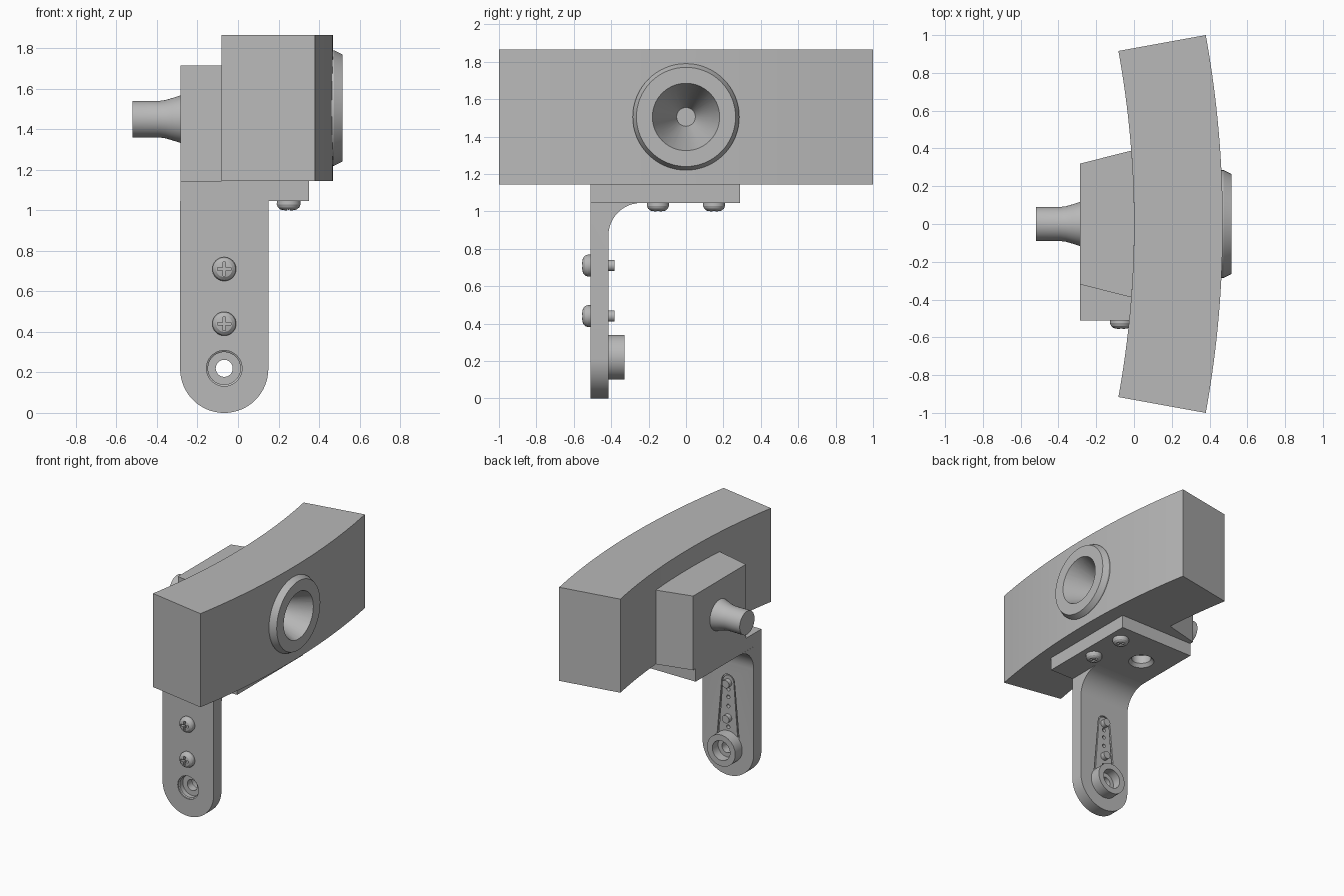
import bpy, bmesh, math
from mathutils import Matrix, Vector

cube = bpy.data.objects.get("Cube")
if cube:
    bpy.data.objects.remove(cube, do_unlink=True)

grey = bpy.data.materials.new("plain grey")
grey.use_nodes = True
COLOR = (0.48, 0.48, 0.48, 1)
grey.diffuse_color = COLOR
grey.node_tree.nodes["Principled BSDF"].inputs["Base Color"].default_value = COLOR
parts = []


def finish(name, bm, part=True):
    bmesh.ops.recalc_face_normals(bm, faces=bm.faces)
    mesh = bpy.data.meshes.new(name)
    bm.to_mesh(mesh)
    bm.free()
    mesh.materials.append(grey)
    obj = bpy.data.objects.new(name, mesh)
    bpy.context.collection.objects.link(obj)
    if part:
        parts.append(obj)
    return obj


def extrude(name, points, direction, part=True):
    """Solid from a flat outline of 3D points pushed along a direction."""
    bm = bmesh.new()
    face = bm.faces.new([bm.verts.new(p) for p in points])
    new = bmesh.ops.extrude_face_region(bm, geom=[face], use_keep_orig=True)["geom"]
    verts = [v for v in new if isinstance(v, bmesh.types.BMVert)]
    bmesh.ops.translate(bm, verts=verts, vec=Vector(direction))
    return finish(name, bm, part)


def box(name, low, high, part=True, matrix=Matrix()):
    (a, b, c), (d, e, f) = low, high
    obj = extrude(name, [(a, b, c), (d, b, c), (d, e, c), (a, e, c)], (0, 0, f - c), part)
    obj.data.transform(matrix)
    return obj


def revolve(name, profile, matrix, part=True, steps=48):
    """Turn (radius, height) points about z, then place the solid."""
    bm = bmesh.new()
    vs = [bm.verts.new((r, 0, h)) for r, h in profile]
    edges = [bm.edges.new(pair) for pair in zip(vs, vs[1:])]
    bmesh.ops.spin(bm, geom=vs + edges, cent=(0, 0, 0), axis=(0, 0, 1),
                   angle=2 * math.pi, steps=steps)
    bmesh.ops.remove_doubles(bm, verts=bm.verts, dist=1e-5)
    bmesh.ops.transform(bm, matrix=matrix, verts=bm.verts)
    return finish(name, bm, part)


def boolean(targets, cutter, operation="DIFFERENCE"):
    for obj in targets:
        mod = obj.modifiers.new("cut", "BOOLEAN")
        mod.operation, mod.object, mod.solver = operation, cutter, "EXACT"
        bpy.context.view_layer.objects.active = obj
        bpy.ops.object.modifier_apply(modifier=mod.name)
    bpy.data.objects.remove(cutter, do_unlink=True)


def place(loc, axis, degrees):
    return Matrix.Translation(loc) @ Matrix.Rotation(math.radians(degrees), 4, axis)


def arc(center, radius, start, end, steps):
    return [(center[0] + radius * math.cos(t), center[1] + radius * math.sin(t))
            for t in (start + (end - start) * i / steps for i in range(steps + 1))]


# Curved main body
BOTTOM, TOP = 1.145, 1.865
OUTER, INNER = 5.6, 5.13
hub = (-5.13, 0)
half = math.asin(1 / OUTER)
outline = arc(hub, OUTER, -half, half, 32) + arc(hub, INNER, half, -half, 32)
body = extrude("body", [(x, y, BOTTOM) for x, y in outline], (0, 0, TOP - BOTTOM))

# Tapered rear block that meets the inner curve
part_angle = math.asin(0.388 / INNER)
outline = [(-0.285, -0.32)] + arc(hub, INNER, -part_angle, part_angle, 12) + [(-0.285, 0.32)]
extrude("rear_block", [(x, y, BOTTOM) for x, y in outline], (0, 0, 0.57))

# Lens ring and conical opening
lens = place((0, 0, 1.505), "Y", 90)
ring = revolve("lens_ring", [(0, 0.42), (0.285, 0.42), (0.285, 0.475), (0.265, 0.515), (0, 0.515)],
               lens, steps=64)
cone = revolve("lens_cutter", [(0, 0.2), (0.05, 0.2), (0.18, 0.515), (0.188, 0.535), (0, 0.535)],
               lens, False, 64)
boolean([body, ring], cone)

# Flared rear stem
revolve("rear_stem", [(0, 0.28), (0.117, 0.28), (0.117, 0.285), (0.104, 0.325), (0.094, 0.36),
                      (0.09, 0.39), (0.09, 0.52), (0, 0.52)], place((0, 0, 1.45), "Y", -90))

# Bracket plate with its countersunk hole
LEG_X, PLATE_Z = -0.068, 1.045
plate = box("bracket_plate", (-0.285, -0.51, PLATE_Z), (0.35, 0.29, BOTTOM))
boolean([plate], revolve("plate_cutter", [(0, -0.01), (0.1, -0.01), (0.07, 0.025), (0.07, 0.09),
                                          (0, 0.09)], place((LEG_X, 0, PLATE_Z), "X", 0), False))

# Bracket leg: filleted side profile trimmed to a rounded lower end
FRONT, BACK, FILLET, R = -0.51, -0.415, 0.175, 0.2175
side = [(FRONT, 0), (BACK, 0)]
side += arc((BACK + FILLET, PLATE_Z - FILLET), FILLET, math.pi, math.pi / 2, 12)
side += [(FRONT, PLATE_Z)]
leg = extrude("bracket_leg", [(LEG_X - R, y, z) for y, z in side], (2 * R, 0, 0))
rounded = arc((LEG_X, R), R + 0.0002, math.pi, 2 * math.pi, 32)
rounded += [(LEG_X + 0.3, R + 0.01), (LEG_X + 0.3, 1.2), (LEG_X - 0.3, 1.2), (LEG_X - 0.3, R + 0.01)]
boolean([leg], extrude("leg_trimmer", [(x, -0.6, z) for x, z in rounded], (0, 0.6, 0), False),
        "INTERSECT")

# Shallow tapered arm pocket on the back of the leg, with small holes
pocket = [(LEG_X - 0.1, 0.23), (LEG_X + 0.1, 0.23)] + arc((LEG_X, 0.72), 0.055, 0, math.pi, 12)
boolean([leg], extrude("pocket_cutter", [(x, BACK - 0.012, z) for x, z in pocket],
                       (0, 0.03, 0), False))
arm = [(LEG_X + (x - LEG_X) * 0.86, z - 0.008) for x, z in pocket]
arm_part = extrude("pivot_arm", [(x, BACK - 0.02, z) for x, z in arm], (0, 0.018, 0))
for z in (0.37, 0.53, 0.6, 0.66):
    hole = revolve("hole_cutter", [(0, -0.45), (0.014, -0.45), (0.014, -0.38), (0, -0.38)],
                   place((LEG_X, 0, z), "X", -90), False, 16)
    boolean([leg, arm_part], hole)

# Pivot hub, bored from both ends
pivot = place((LEG_X, 0, 0.22), "X", -90)
pivot_hub = revolve("pivot_hub", [(0, -0.43), (0.12, -0.43), (0.12, -0.33), (0, -0.33)], pivot)
bore = [(0, -0.53), (0.088, -0.53), (0.088, -0.5), (0.08, -0.495), (0.08, -0.46), (0.042, -0.46),
        (0.042, -0.4), (0.075, -0.4), (0.075, -0.31), (0, -0.31)]
boolean([leg, pivot_hub, arm_part], revolve("bore_cutter", bore, pivot, False))


# Cross-head screws
def screw(name, matrix, length):
    head = [(0, -length), (0.03, -length), (0.03, 0), (0.058, 0), (0.059, 0.015),
            (0.053, 0.03), (0.04, 0.041), (0.02, 0.045), (0, 0.046)]
    obj = revolve(name, head, matrix, steps=32)
    for w, d in ((0.034, 0.007), (0.007, 0.034)):
        boolean([obj], box("slot_cutter", (-w, -d, 0.018), (w, d, 0.07), False, matrix))


for name, z in (("upper", 0.71), ("lower", 0.44)):
    screw(name + "_leg_screw", place((LEG_X, FRONT, z), "X", 90), 0.128)
for name, y in (("front", -0.15), ("rear", 0.15)):
    screw(name + "_plate_screw", place((0.25, y, PLATE_Z), "X", 180), 0.05)

# Smooth round surfaces, keep hard edges
bpy.ops.object.select_all(action="DESELECT")
for obj in parts:
    obj.select_set(True)
bpy.context.view_layer.objects.active = body
bpy.ops.object.shade_smooth_by_angle(angle=math.radians(25))
